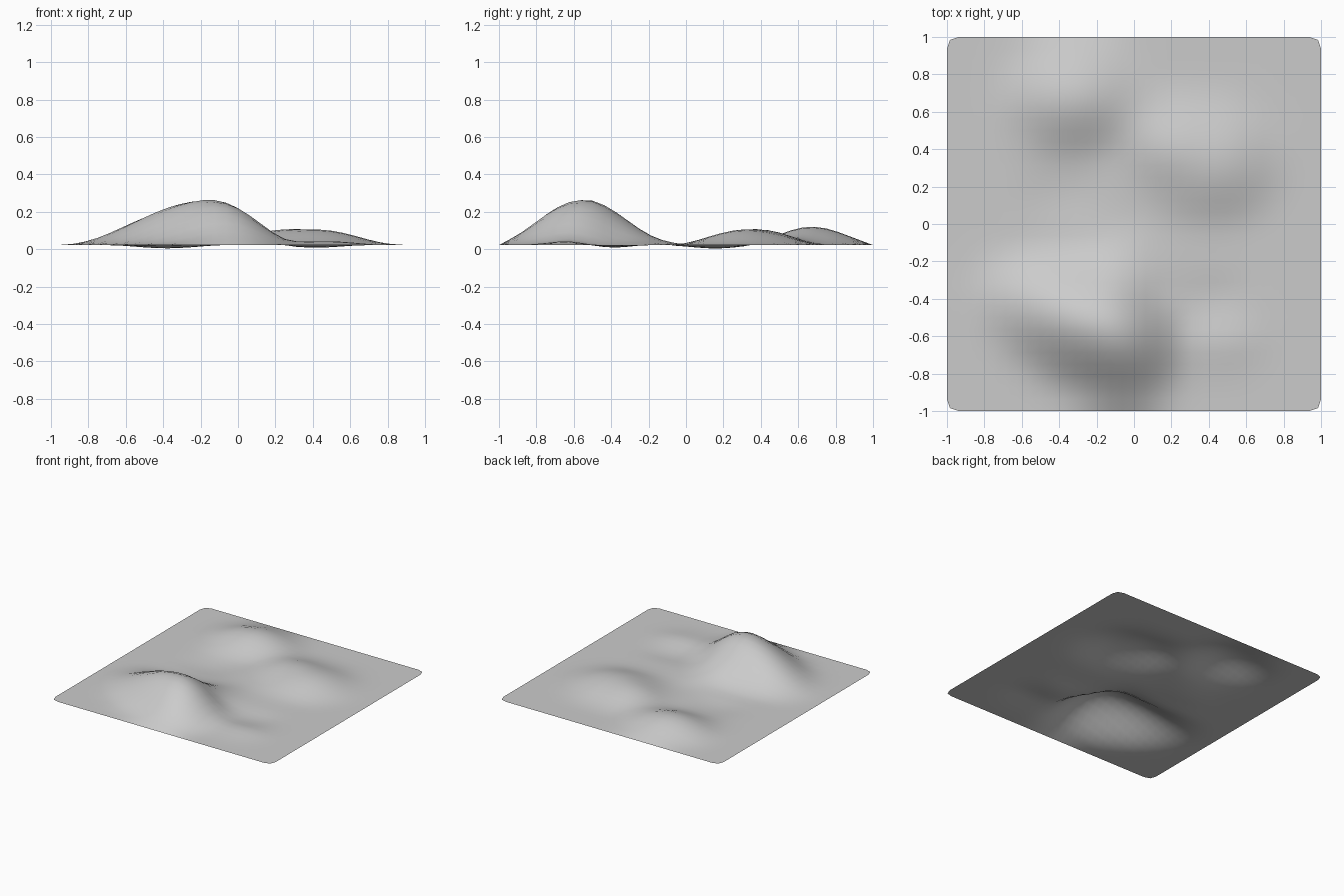
import bpy, bmesh
from mathutils import Vector

if "Cube" in bpy.data.objects:
    bpy.data.objects.remove(bpy.data.objects["Cube"], do_unlink=True)

CELLS = 16
GROUND = 0.022

# Mounds and hollows: centre x, y, height, reach west, east, south, north, ridge slant
LANDFORMS = {
    "main_hill": (-0.13, -0.55, 0.258, 0.80, 0.45, 0.46, 0.39, -0.25),
    "hill_shoulder": (-0.05, -0.24, 0.05, 0.32, 0.28, 0.20, 0.22, 0),
    "back_hill": (-0.32, 0.67, 0.108, 0.46, 0.46, 0.34, 0.36, 0),
    "side_hill": (0.42, 0.32, 0.09, 0.50, 0.43, 0.38, 0.42, 0),
    "saddle": (0.12, 0.46, 0.045, 0.28, 0.30, 0.30, 0.30, 0),
    "small_mound": (0.46, -0.62, 0.028, 0.28, 0.32, 0.22, 0.18, 0),
    "east_hollow": (0.42, -0.42, -0.022, 0.26, 0.26, 0.16, 0.20, 0),
    "west_hollow": (-0.38, 0.16, -0.022, 0.30, 0.30, 0.26, 0.26, 0),
}


def rise(x, y, form):
    """Smooth mound with its own reach on each side."""
    cx, cy, height, west, east, south, north, slant = form
    dx = x - cx
    dy = y - cy - slant * dx
    u = dx / (east if dx > 0 else west)
    v = dy / (north if dy > 0 else south)
    return height * max(0, 1 - u * u - v * v) ** 2


def paint(name, colour):
    mat = bpy.data.materials.new(name)
    mat.use_nodes = True
    mat.diffuse_color = colour
    mat.node_tree.nodes["Principled BSDF"].inputs["Base Color"].default_value = colour
    return mat


# Terrain sheet
bm = bmesh.new()
bmesh.ops.create_grid(bm, x_segments=CELLS, y_segments=CELLS, size=1)
for v in bm.verts:
    x, y = v.co.x, v.co.y
    edge = max(abs(x), abs(y)) > 0.999
    v.co.z = GROUND + (0 if edge else sum(rise(x, y, f) for f in LANDFORMS.values()))
mesh = bpy.data.meshes.new("terrain")
bm.to_mesh(mesh)
bm.free()
terrain = bpy.data.objects.new("terrain", mesh)
bpy.context.collection.objects.link(terrain)
mesh.materials.append(paint("plain grey", (0.6, 0.6, 0.6, 1)))

# Rounded corners and soft slopes
soften = terrain.modifiers.new("soften", "SUBSURF")
soften.levels = soften.render_levels = 1
soften.use_limit_surface = False
soften.boundary_smooth = "ALL"
mesh.shade_smooth()
